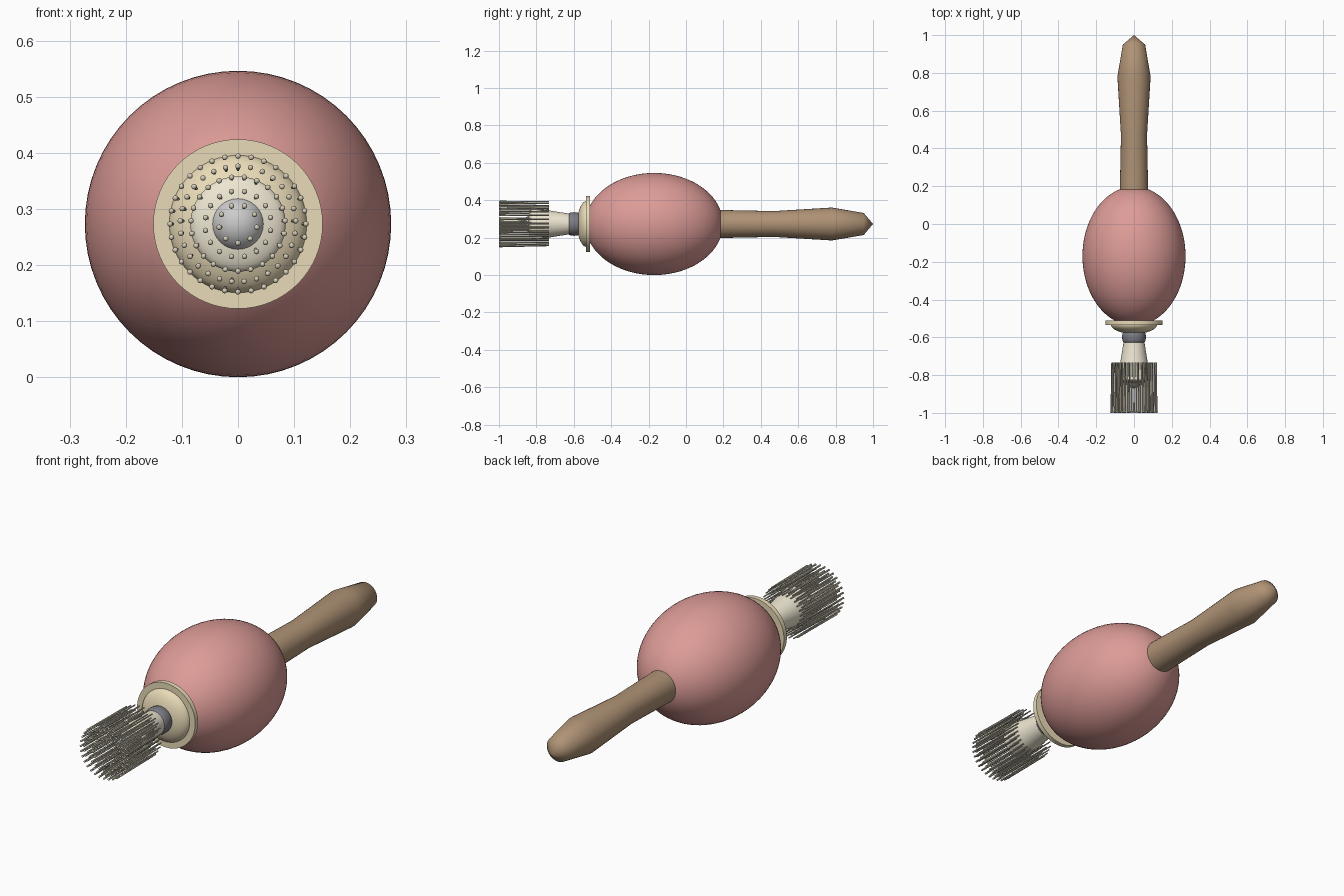
import bpy, bmesh, math, random
from mathutils import Vector

if "Cube" in bpy.data.objects:
    bpy.data.objects.remove(bpy.data.objects["Cube"])

random.seed(4)
AXIS_Z = 0.273


def material(name, rgb):
    m = bpy.data.materials.new(name)
    m.diffuse_color = (*rgb, 1)
    m.use_nodes = True
    m.node_tree.nodes["Principled BSDF"].inputs["Base Color"].default_value = m.diffuse_color
    return m


def finish(bm, name, mat, angle):
    bmesh.ops.recalc_face_normals(bm, faces=bm.faces)
    me = bpy.data.meshes.new(name)
    bm.to_mesh(me)
    bm.free()
    ob = bpy.data.objects.new(name, me)
    bpy.context.collection.objects.link(ob)
    if mat:
        me.materials.append(mat)
    bpy.ops.object.select_all(action='DESELECT')
    ob.select_set(True)
    bpy.context.view_layer.objects.active = ob
    bpy.ops.object.shade_smooth_by_angle(angle=math.radians(angle))
    return ob


def lathe(name, profile, mat, segs=48, angle=35):
    """Revolve (y, radius) points around the long axis."""
    bm = bmesh.new()
    rings = []
    for y, r in profile:
        if r < 1e-5:
            rings.append([bm.verts.new((0, y, AXIS_Z))])
        else:
            rings.append([bm.verts.new((r * math.cos(t), y, AXIS_Z + r * math.sin(t)))
                          for t in (2 * math.pi * i / segs for i in range(segs))])
    for a, b in zip(rings, rings[1:]):
        for i in range(segs):
            j = (i + 1) % segs
            if len(a) == 1:
                bm.faces.new((a[0], b[i], b[j]))
            elif len(b) == 1:
                bm.faces.new((a[i], a[j], b[0]))
            else:
                bm.faces.new((a[i], a[j], b[j], b[i]))
    return finish(bm, name, mat, angle)


def arc(cy, ry, rr, a0, a1, n, base=0):
    """Elliptical arc of (y, radius) points; angle 0 faces -y."""
    pts = []
    for i in range(n + 1):
        t = math.radians(a0 + (a1 - a0) * i / n)
        pts.append((cy - ry * math.cos(t), base + rr * math.sin(t)))
    return pts


red = material("red", (0.72, 0.33, 0.31))
wood = material("wood", (0.43, 0.29, 0.18))
tan = material("tan", (0.82, 0.71, 0.48))
dark = material("dark", (0.2, 0.2, 0.23))
cream = material("cream", (0.85, 0.79, 0.64))
straw = material("straw", (0.66, 0.61, 0.48))

# Egg-shaped body
lathe("body", arc(-0.17, 0.368, 0.273, 0, 180, 40), red, 64)

# Turned handle
lathe("handle", [(0.1, 0), (0.1, 0.077), (0.18, 0.075), (0.47, 0.069), (0.78, 0.088),
                 (0.95, 0.059), (1.0, 0)], wood, 32, 60)

# Collar plate with its domed front
lathe("collar_plate", [(-0.512, 0), (-0.512, 0.151), (-0.534, 0.151), (-0.534, 0)], tan, 64)
lathe("collar_dome", [(-0.53, 0)] + arc(-0.53, 0.052, 0.123, 90, 0, 14), tan, 64)

# Dark ring of the neck
lathe("neck_ring", [(-0.56, 0), (-0.56, 0.053)]
      + arc(-0.598, 0.03, 0.01, 180, 0, 8, 0.053) + [(-0.628, 0)], dark, 40)

# Flared neck and the ball set in its end
lathe("neck", [(-0.6, 0), (-0.6, 0.054), (-0.63, 0.056), (-0.73, 0.072), (-0.82, 0.085)]
      + arc(-0.82, 0.025, 0.085, 90, 0, 10)[1:], cream, 40)
lathe("end_ball", arc(-0.82, 0.05, 0.05, 0, 180, 20), None, 32)

# Concentric rings of ball-tipped bristles
bm = bmesh.new()
for radius, count, turn in ((0.121, 32, 0), (0.103, 29, 0), (0.084, 23, 0.5),
                            (0.059, 16, 0.5), (0.034, 9, 0.5)):
    for k in range(count):
        t = math.pi / 2 + 2 * math.pi * (k + turn) / count
        d = Vector((math.cos(t), 0, math.sin(t)))
        tip = d * radius + Vector((0, -0.995, AXIS_Z))
        root = d * (radius - random.uniform(0, 0.006)) + Vector((0, -0.732, AXIS_Z))
        ends = []
        for c, r in ((root, 0.003), (tip, 0.0042)):
            ends.append([bm.verts.new(c + Vector((r * math.cos(a), 0, r * math.sin(a))))
                         for a in (math.pi * i / 3 for i in range(6))])
        for i in range(6):
            j = (i + 1) % 6
            bm.faces.new((ends[0][i], ends[0][j], ends[1][j], ends[1][i]))
        bm.faces.new(ends[0])
        ball = bmesh.ops.create_icosphere(bm, subdivisions=2, radius=0.005)
        bmesh.ops.translate(bm, verts=ball["verts"], vec=tip)
finish(bm, "bristles", straw, 50)
